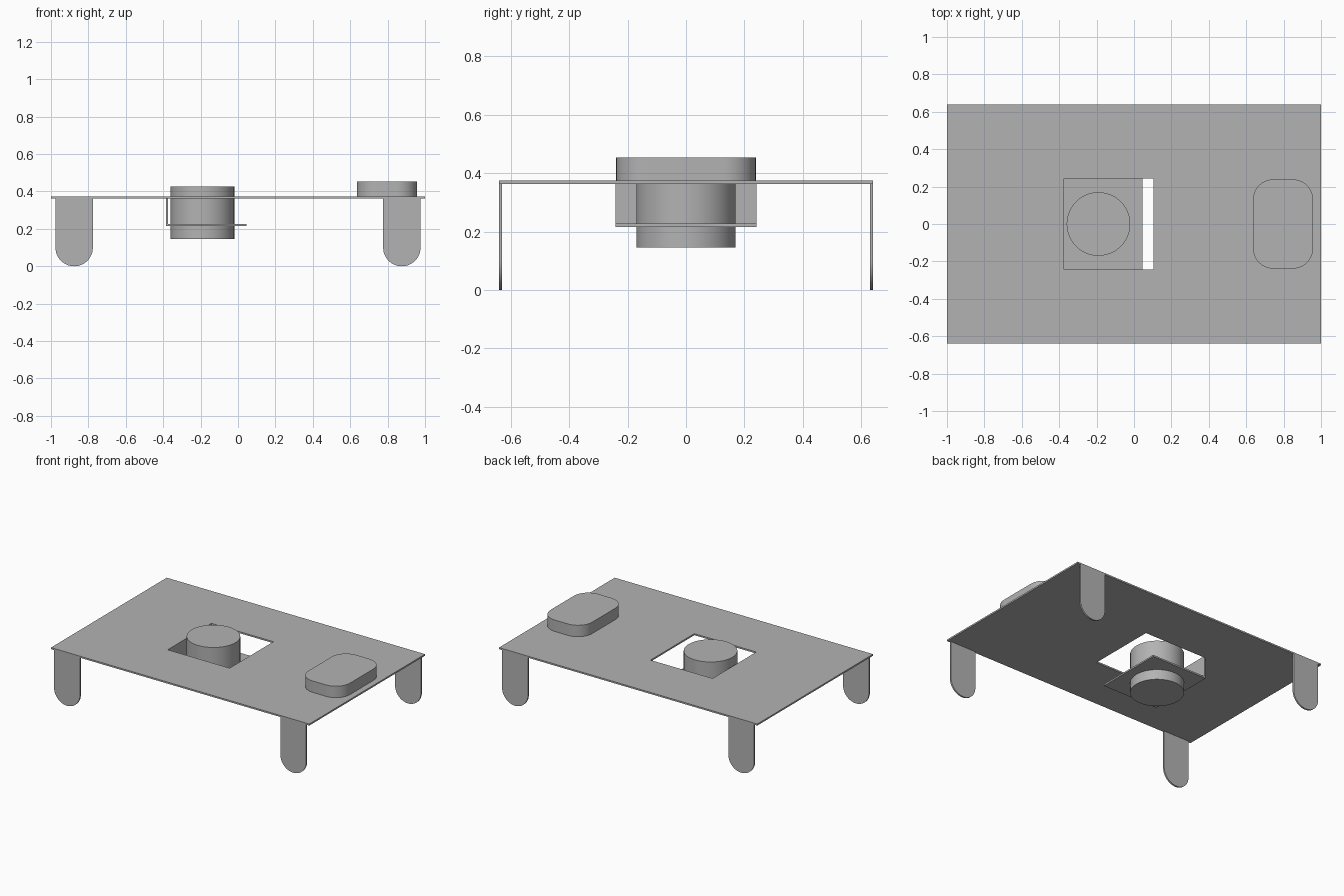
import bpy
import bmesh
from math import cos, sin, pi, radians
from mathutils import Matrix, Vector

cube = bpy.data.objects.get("Cube")
if cube:
    bpy.data.objects.remove(cube, do_unlink=True)

grey = bpy.data.materials.new("plain grey")
grey.use_nodes = True
colour = (0.45, 0.45, 0.45, 1)
grey.diffuse_color = colour
grey.node_tree.nodes["Principled BSDF"].inputs["Base Color"].default_value = colour

THICK = 0.011
TOP = 0.374
UNDER = TOP - THICK
HALF_Y = 0.64
HOLE_X = (-0.375, 0.105)
HOLE_Y = 0.242
TAB_Z = 0.216


def finish(bm, name):
    """Turn a bmesh into a shaded grey object."""
    bmesh.ops.recalc_face_normals(bm, faces=bm.faces)
    mesh = bpy.data.meshes.new(name)
    bm.to_mesh(mesh)
    bm.free()
    mesh.materials.append(grey)
    obj = bpy.data.objects.new(name, mesh)
    bpy.context.collection.objects.link(obj)
    bpy.ops.object.select_all(action="DESELECT")
    obj.select_set(True)
    bpy.context.view_layer.objects.active = obj
    bpy.ops.object.shade_smooth_by_angle(angle=radians(30))
    return obj


def thicken(bm, offset):
    """Extrude every flat face along the offset into a closed solid."""
    bottom = bm.faces[:]
    result = bmesh.ops.extrude_face_region(bm, geom=bottom, use_keep_orig=True)
    moved = [v for v in result["geom"] if isinstance(v, bmesh.types.BMVert)]
    bmesh.ops.translate(bm, verts=moved, vec=offset)


def extrude_profile(name, points, offset):
    bm = bmesh.new()
    bm.faces.new([bm.verts.new(p) for p in points])
    thicken(bm, offset)
    return finish(bm, name)


def arc(cx, cy, r, start, end, steps):
    angles = [start + (end - start) * i / steps for i in range(steps + 1)]
    return [(cx + r * cos(a), cy + r * sin(a)) for a in angles]


# Flat top plate with a rectangular opening
xs = (-1, *HOLE_X, 1)
ys = (-HALF_Y, -HOLE_Y, HOLE_Y, HALF_Y)
bm = bmesh.new()
grid = [[bm.verts.new((x, y, UNDER)) for y in ys] for x in xs]
for i in range(3):
    for j in range(3):
        if (i, j) != (1, 1):
            bm.faces.new((grid[i][j], grid[i + 1][j],
                          grid[i + 1][j + 1], grid[i][j + 1]))
thicken(bm, Vector((0, 0, THICK)))
finish(bm, "top_plate")

# Bent tab folded down from the left edge of the opening
x0 = HOLE_X[0]
tab = [(x0 - THICK, UNDER), (x0 - THICK, TAB_Z), (0.045, TAB_Z),
       (0.045, TAB_Z + THICK), (x0, TAB_Z + THICK), (x0, UNDER)]
extrude_profile("bent_tab", [(x, -HOLE_Y, z) for x, z in tab],
                Vector((0, 2 * HOLE_Y, 0)))

# Round drum passing through the tab
bm = bmesh.new()
bmesh.ops.create_cone(bm, cap_ends=True, segments=64, radius1=0.17, radius2=0.17,
                      depth=0.28, matrix=Matrix.Translation((-0.19, 0, 0.286)))
finish(bm, "drum")

# Rounded block on the plate
HX, HY, R = 0.161, 0.239, 0.11
outline = []
for k, (sx, sy) in enumerate(((1, 1), (-1, 1), (-1, -1), (1, -1))):
    outline += arc(0.797 + sx * (HX - R), sy * (HY - R), R,
                   k * pi / 2, (k + 1) * pi / 2, 12)
extrude_profile("rounded_block", [(x, y, TOP) for x, y in outline],
                Vector((0, 0, 0.08)))

# Four flat legs with rounded feet
LEG_R = 0.1
for side, sx in (("left", 1), ("right", -1)):
    cx = sx * 0.876
    shape = [(cx + LEG_R, UNDER), (cx - LEG_R, UNDER)]
    shape += arc(cx, LEG_R + 0.002, LEG_R, pi, 2 * pi, 24)
    for end, sy in (("front", -1), ("back", 1)):
        extrude_profile(f"{end}_{side}_leg",
                        [(x, sy * HALF_Y, z - 0.002) if z < UNDER else (x, sy * HALF_Y, z)
                         for x, z in shape],
                        Vector((0, -sy * THICK, 0)))
